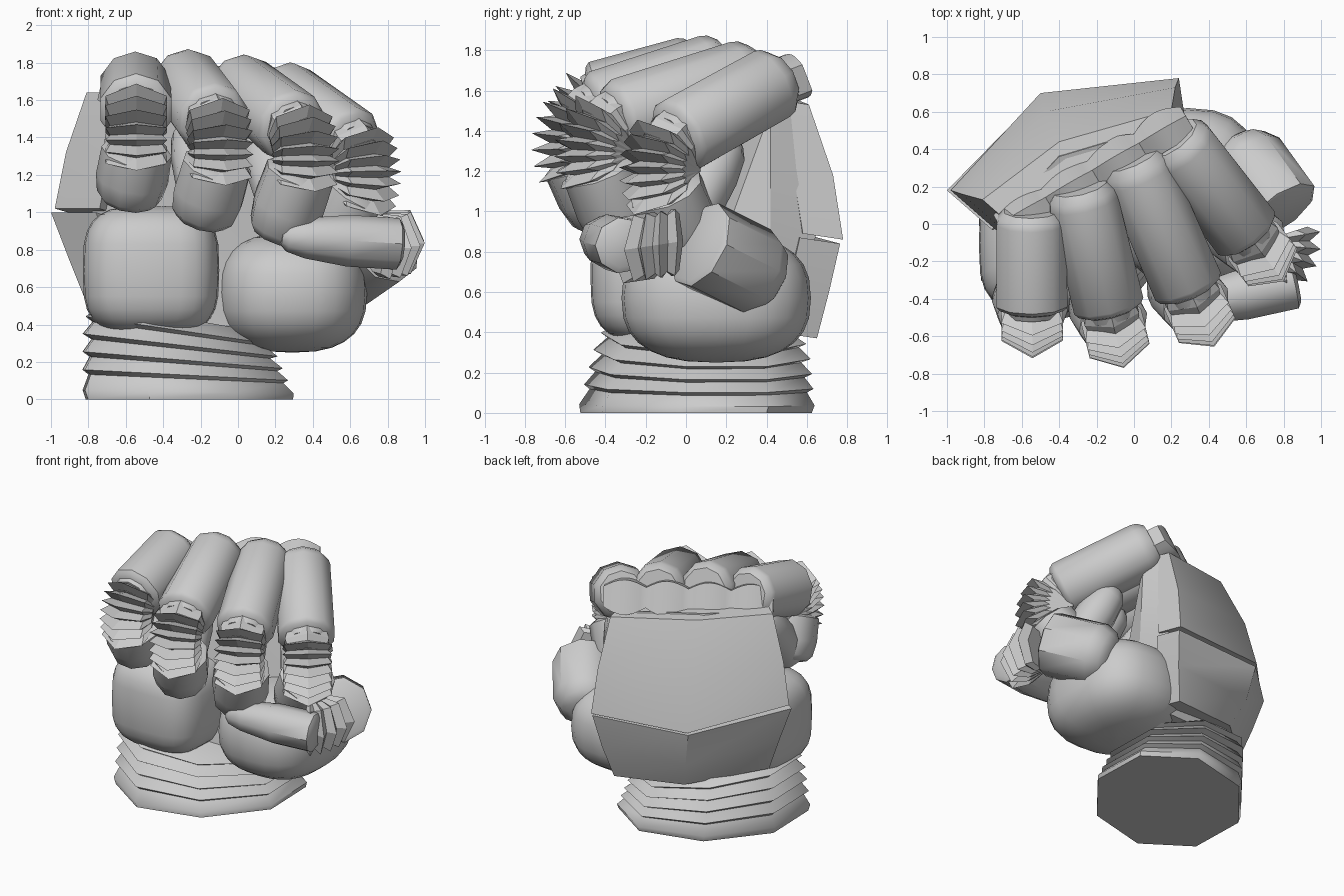
import bpy, bmesh
from math import sin, cos, pi, radians, atan2, copysign
from mathutils import Vector as V

if "Cube" in bpy.data.objects:
    bpy.data.objects.remove(bpy.data.objects["Cube"])

Z = V((0, 0, 1))


def finish(name, bm, angle=35):
    bmesh.ops.recalc_face_normals(bm, faces=bm.faces)
    me = bpy.data.meshes.new(name)
    bm.to_mesh(me)
    bm.free()
    ob = bpy.data.objects.new(name, me)
    bpy.context.collection.objects.link(ob)
    bpy.ops.object.select_all(action='DESELECT')
    ob.select_set(True)
    bpy.context.view_layer.objects.active = ob
    bpy.ops.object.shade_smooth_by_angle(angle=radians(angle))
    return ob


def loft(name, sections, angle=35):
    """Skin a row of closed sections and cap both ends."""
    bm = bmesh.new()
    rings = [[bm.verts.new(p) for p in s] for s in sections]
    n = len(rings[0])
    for a, b in zip(rings, rings[1:]):
        for i in range(n):
            j = (i + 1) % n
            bm.faces.new((a[i], a[j], b[j], b[i]))
    bm.faces.new(rings[0])
    bm.faces.new(rings[-1])
    return finish(name, bm, angle)


def tube(name, a, b, profile, n=10, angle=40):
    """Round segment from a to b; profile is (fraction, radius) pairs."""
    a, b = V(a), V(b)
    d = (b - a).normalized()
    s = d.cross(Z).normalized()
    u = s.cross(d)
    loft(name, [[a.lerp(b, t) + (s * cos(2 * pi * (i + .5) / n) + u * sin(2 * pi * (i + .5) / n)) * r
                 for i in range(n)] for t, r in profile], angle)


def bellows(name, pivot, p, q, w, a0, a1, outer, inner, half, folds):
    """Fan of pleats turning round a pivot in the p-q plane, w across."""
    secs = []
    for k in range(2 * folds + 1):
        a = a0 + (a1 - a0) * k / (2 * folds)
        R, h = (outer, half) if k % 2 else (inner, half * .85)
        d = p * cos(a) + q * sin(a)
        prof = [(0, -.07), (.45 * R, -h), (.78 * R, -h), (R, 0), (.78 * R, h), (.45 * R, h), (0, .07)]
        secs.append([pivot + d * r + w * x for r, x in prof])
    loft(name, secs, 20)


def pad(name, c, half, e=.65, n=24, m=14):
    """Rounded-box palm pad."""
    def pw(v):
        return copysign(abs(v) ** e, v)
    secs = []
    for j in range(m + 1):
        f = -pi / 2 + pi * (j + .02) / (m + .04)
        secs.append([V((c[0] + half[0] * pw(cos(f)) * pw(cos(2 * pi * i / n)),
                        c[1] + half[1] * pw(cos(f)) * pw(sin(2 * pi * i / n)),
                        c[2] + half[2] * pw(sin(f)))) for i in range(n)])
    loft(name, secs, 60)


# Pleated wrist cuff: eight-sided oval, tilted towards the thumb
prof = [(.58, 0), (.59, .04), (.545, .11), (.575, .13), (.525, .19), (.56, .21),
        (.50, .27), (.545, .29), (.48, .35), (.515, .37), (.40, .44)]
cuff = []
ca, sa = cos(radians(42)), sin(radians(42))
for r, z in prof:
    ring = []
    for i in range(8):
        p, q = 1.12 * r * cos(pi / 4 * i - .2), .89 * r * sin(pi / 4 * i - .2)
        x, y = p * ca - q * sa, p * sa + q * ca
        ring.append(V((x - .26 - .17 * z, y + .05 + .1 * z, z * (1 - .4 * x))))
    cuff.append(ring)
loft("wrist_cuff", cuff, 48)

# Hand core
bm = bmesh.new()
for x, y, z in [(-.68, .1, .35), (-.4, .48, .35), (.12, .5, .35), (.2, 0, .35), (-.5, -.2, .4),
                (-.78, .1, 1), (-.45, .58, .95), (.24, .65, .9), (.3, .42, .9), (-.6, -.1, 1),
                (-.7, .05, 1.6), (-.4, .36, 1.62), (.2, .54, 1.55), (.27, .42, 1.5), (-.55, -.06, 1.55)]:
    bm.verts.new((x, y, z))
bmesh.ops.convex_hull(bm, input=bm.verts)
finish("hand_core", bm, 30)

# Palm pads
pad("heel_pad", (-.465, -.1, .69), (.365, .375, .345), .6)
pad("thumb_pad", (.29, .15, .57), (.40, .47, .32), .78)


# Back of hand plates: rows of pinky-side, ridge and thumb-side corners
def plate(name, rows):
    secs = []
    for p, m, t in rows:
        p, m, t = V(p), V(m), V(t)
        secs.append([p, m, t, t + V((.03, -.2, .03)), m + V((.1, -.25, .03)), p + V((.24, -.21, 0))])
    loft(name, secs, 40)


plate("upper_back_plate", [
    [(-.81, .13, 1.64), (-.4, .44, 1.60), (.2, .61, 1.53)],
    [(-.92, .16, 1.32), (-.48, .60, 1.23), (.22, .73, 1.18)],
    [(-.98, .18, 1.02), (-.5, .70, .88), (.24, .78, .86)]])
plate("lower_back_plate", [
    [(-1.0, .18, 1.0), (-.5, .69, .86), (.24, .765, .84)],
    [(-.9, .18, .74), (-.45, .65, .60), (.2, .71, .6)],
    [(-.8, .16, .49), (-.38, .56, .41), (.14, .65, .37)]])

# Scalloped knuckle band
A, B, N = V((-.73, .01, 1.66)), V((.27, .59, 1.66)), 32
back = V((-.46, .78, .3)).normalized()
band = []
for k in range(N + 1):
    t = k / N
    s = abs(sin(4 * pi * t))
    c = A.lerp(B, t) + back * (.025 * s + .015)
    up = V((.2, -.35, .91)) * (.07 + .05 * s)
    band.append([c + up, c - up, c - up - back * .12, c + up - back * .12])
loft("knuckle_band", band, 40)

# Four curled fingers: knuckle, end of first segment, middle segment length, bellows setback
fingers = {
    "little": ((-.55, .07, 1.69), (-.545, -.46, 1.54), .29, .12),
    "ring": ((-.29, .20, 1.71), (-.13, -.46, 1.49), .33, .05),
    "middle": ((-.01, .35, 1.68), (.30, -.36, 1.45), .38, .05),
    "index": ((.21, .46, 1.65), (.61, -.06, 1.36), .36, .04),
}
for name, (S, E, length, setback) in fingers.items():
    S, E = V(S), V(E)
    f = V((E.x - S.x, E.y - S.y, 0))
    tilt = atan2(S.z - E.z, f.length)
    f.normalize()
    w = f.cross(Z)
    d0 = (E - S).normalized()

    def ray(a):
        return f * cos(a) + Z * sin(a)
    a0 = pi / 2 - tilt
    a1 = a0 - radians(100)
    tube(name + "_first_segment", S, E,
         [(0, .15), (.06, .185), (.12, .195), (.94, .2), (.98, .18), (1, .15), (1.05, .14)])
    piv = E - ray(a0) * .19 - d0 * setback
    # smooth collar, then the pleats
    bellows(name + "_collar", piv, f, Z, w, a0, a0 - .6, .35, .35, .15, 1)
    bellows(name + "_bellows", piv, f, Z, w, a0 - .42, a1 - .05, .425, .33, .165, 7)
    # middle segment drops back to the palm, tip curls up inside
    m0 = piv + ray(a1) * .19
    d = (ray(a1 - pi / 2) - f.cross(Z) * -.15).normalized()
    tube(name + "_middle_segment", m0 - d * .04, m0 + d * length,
         [(0, .15), (.06, .19), (.55, .195), (.85, .175), (.96, .14), (1, .08)])
    t0 = m0 + d * .22
    tube(name + "_tip", t0, t0 + ray(a1 - pi - .4) * .55,
         [(0, .14), (.6, .14), (.85, .12), (.95, .085), (1, .04)])

# Thumb: base segment, pleated joint, tip folded across the front
tube("thumb_base", (.53, .42, .66), (.79, .06, .84),
     [(0, .12), (.08, .18), (.25, .225), (.97, .225), (1, .20)], 9)
X, Y = V((1, 0, 0)), V((0, 1, 0))
bellows("thumb_bellows", V((.66, -.10, .84)), X, (Y + Z * .15).normalized(), Z,
        radians(18), radians(-62), .34, .28, .165, 5)
tube("thumb_tip", (.87, -.31, .83), (.23, -.45, .87),
     [(0, .11), (.03, .14), (.45, .14), (.8, .11), (.95, .08), (1, .045)], 9)
